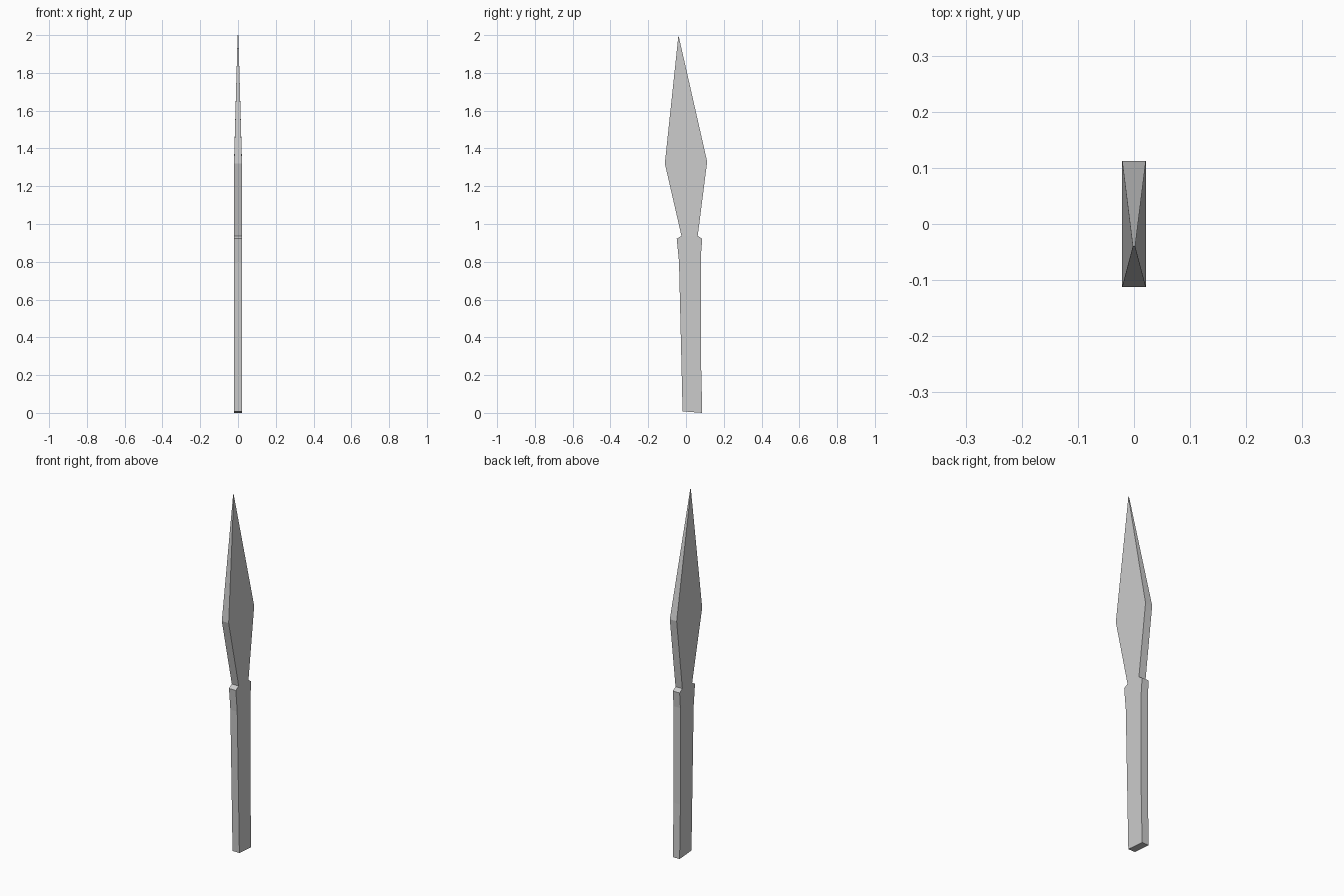
import bpy
import bmesh

cube = bpy.data.objects.get("Cube")
if cube:
    bpy.data.objects.remove(cube, do_unlink=True)

HALF = 0.021   # half thickness of the whole piece
TIP = 0.002    # half thickness at the point

grey = bpy.data.materials.new("plain_grey")
grey.use_nodes = True
colour = (0.6, 0.6, 0.6, 1)
grey.diffuse_color = colour
grey.node_tree.nodes["Principled BSDF"].inputs["Base Color"].default_value = colour


def slab(name, profile):
    """Flat part from a (y, z, half thickness) outline, left open on its closing edge."""
    bm = bmesh.new()
    sides = [[bm.verts.new((s * h, y, z)) for y, z, h in profile] for s in (-1, 1)]
    for side in sides:
        bm.faces.new(side)
    a, b = sides
    for i in range(len(profile) - 1):
        bm.faces.new((a[i], a[i + 1], b[i + 1], b[i]))
    bmesh.ops.recalc_face_normals(bm, faces=bm.faces)
    mesh = bpy.data.meshes.new(name)
    bm.to_mesh(mesh)
    bm.free()
    mesh.materials.append(grey)
    obj = bpy.data.objects.new(name, mesh)
    bpy.context.collection.objects.link(obj)
    return obj


# Neck edge shared by the blade and the handle
neck_front = (-0.024, 0.937, HALF)
neck_back = (0.062, 0.937, HALF)

# Leaf-shaped blade, thinning to the point
slab("blade", [
    neck_front,
    (-0.112, 1.32, HALF),
    (-0.04, 2.0, TIP),
    (0.112, 1.33, HALF),
    neck_back,
])

# Handle with a flared collar
slab("handle", [
    neck_back,
    (0.086, 0.922, HALF),
    (0.079, 0.835, HALF),
    (0.079, 0.3, HALF),
    (0.086, 0.0, HALF),
    (-0.018, 0.008, HALF),
    (-0.037, 0.8, HALF),
    (-0.049, 0.922, HALF),
    neck_front,
])
